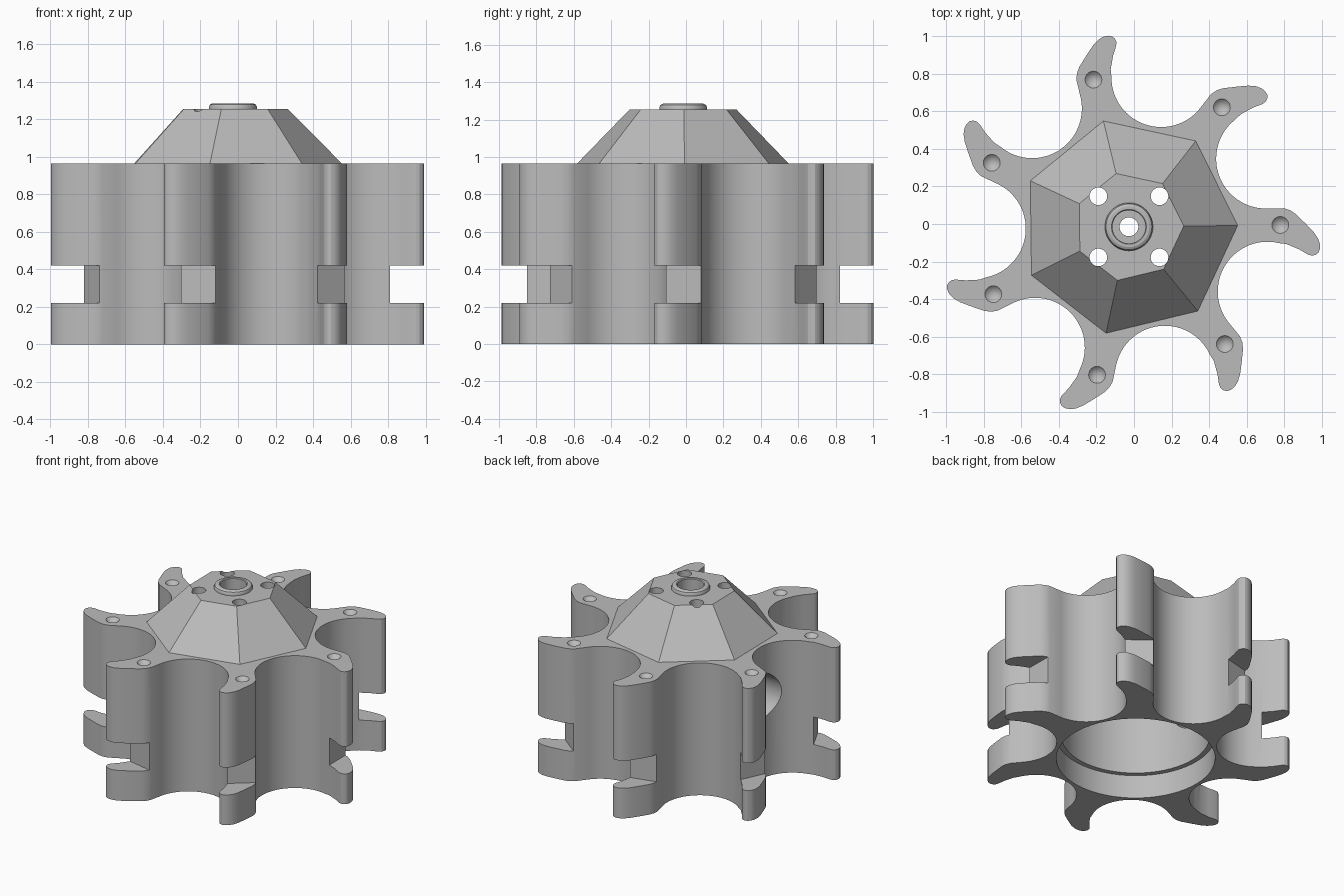
import bpy, bmesh
from math import cos, sin, tau, radians, atan2
from mathutils import Matrix, Vector

cube = bpy.data.objects.get("Cube")
if cube:
    bpy.data.objects.remove(cube, do_unlink=True)

ARMS = 7
STEP = tau / ARMS
START = radians(0.7)
CENTRE = Vector((-0.027, -0.015, 0))
DECK = 0.965            # top of the arms
CAP_TOP = 1.255

grey = bpy.data.materials.new("plain grey")
grey.use_nodes = True
grey.diffuse_color = (0.5, 0.5, 0.5, 1)
grey.node_tree.nodes["Principled BSDF"].inputs["Base Color"].default_value = (0.5, 0.5, 0.5, 1)


def finish(name, bm):
    bmesh.ops.recalc_face_normals(bm, faces=bm.faces)
    mesh = bpy.data.meshes.new(name)
    bm.to_mesh(mesh)
    bm.free()
    obj = bpy.data.objects.new(name, mesh)
    mesh.materials.append(grey)
    bpy.context.collection.objects.link(obj)
    return obj


def prism(name, outline, z0, z1):
    bm = bmesh.new()
    face = bm.faces.new([bm.verts.new((x, y, z0)) for x, y in outline])
    top = bmesh.ops.extrude_face_region(bm, geom=[face])["geom"]
    bmesh.ops.translate(bm, vec=(0, 0, z1 - z0),
                        verts=[v for v in top if isinstance(v, bmesh.types.BMVert)])
    return finish(name, bm)


def frustum(name, r0, r1, z0, z1, sides=48, turn=0.0, at=(0, 0)):
    bm = bmesh.new()
    bmesh.ops.create_cone(bm, cap_ends=True, segments=sides, radius1=r0, radius2=r1, depth=z1 - z0,
                          matrix=Matrix.Translation((*at, (z0 + z1) / 2)) @ Matrix.Rotation(turn, 4, "Z"))
    return finish(name, bm)


def ring(name, profile, sides=48):
    # Closed radius/height profile swept about the axis
    bm = bmesh.new()
    loops = [[bm.verts.new((r * cos(tau * i / sides), r * sin(tau * i / sides), z))
              for r, z in profile] for i in range(sides)]
    n = len(profile)
    for i in range(sides):
        a, b = loops[i], loops[(i + 1) % sides]
        for j in range(n):
            k = (j + 1) % n
            bm.faces.new((a[j], b[j], b[k], a[k]))
    return finish(name, bm)


def activate(obj):
    bpy.ops.object.select_all(action="DESELECT")
    obj.select_set(True)
    bpy.context.view_layer.objects.active = obj


def cut(obj, *cutters):
    for cutter in cutters:
        mod = obj.modifiers.new("cut", "BOOLEAN")
        mod.operation, mod.solver, mod.object = "DIFFERENCE", "EXACT", cutter
        activate(obj)
        bpy.ops.object.modifier_apply(modifier=mod.name)
        bpy.data.objects.remove(cutter, do_unlink=True)


def spun(x, y, angle):
    return (x * cos(angle) - y * sin(angle), x * sin(angle) + y * cos(angle))


# Star outline: hooked arm tips joined by round valleys
TIP = [(0.84, -0.092), (0.907, -0.120), (0.955, -0.148), (0.975, -0.154), (0.995, -0.150), (1.010, -0.138),
       (1.018, -0.118), (1.018, -0.092), (1.008, -0.062), (0.985, -0.028), (0.944, 0.015),
       (0.89, 0.068), (0.86, 0.088), (0.825, 0.099)]
VALLEY_AT, VALLEY_R, SEGS = 0.815, 0.265, 28
outline = []
for i in range(ARMS):
    turn = i * STEP
    outline += [spun(x, y, turn) for x, y in TIP]
    cx, cy = spun(VALLEY_AT, 0, START + turn + STEP / 2)
    for s in range(SEGS + 1):
        a = radians(270 - 142 * s / SEGS) + turn
        outline.append((cx + VALLEY_R * cos(a), cy + VALLEY_R * sin(a)))

body = prism("armed_body", outline, 0, DECK)

# Stepped central bore
cut(body, frustum("bore", 0.49, 0.49, -0.1, 1.1, 64),
    frustum("wide_bore", 0.525, 0.525, -0.1, 0.17, 64))

# Slot across each arm tip and a drilled dimple on its top
for i in range(ARMS):
    a = START + i * STEP
    corners = [(0.837, -0.25), (1.2, -0.25), (1.2, 0.2), (0.837, 0.2)]
    slot = prism("slot", [spun(x, y, a) for x, y in corners], 0.22, 0.42)
    dimple = frustum("dimple", 0.0, 0.09, DECK - 0.05, DECK + 0.05, 24, at=spun(0.807, 0, a))
    cut(body, slot, dimple)

# Round port through one valley wall
port = frustum("port", 0.17, 0.17, 0.3, 0.8, 40)
port.data.transform(Matrix.Translation((0, 0, 0.6)) @ Matrix.Rotation(START + 3.5 * STEP, 4, "Z")
                    @ Matrix.Rotation(radians(90), 4, "Y"))
cut(body, port)

# Seven-sided hollow cap; one vertex lies over each arm
cap = frustum("faceted_cap", 0.58, 0.292, DECK, CAP_TOP, ARMS)
mesh = cap.data
corner = max(mesh.vertices, key=lambda v: v.co.x)
mesh.transform(Matrix.Rotation(START - atan2(corner.co.y, corner.co.x), 4, "Z"))
cut(cap, frustum("cap_hollow", 0.49, 0.25, DECK - 0.001, 1.15),
    frustum("cap_bore", 0.12, 0.12, 1.0, 1.4))
for sx in (-1, 1):
    for sy in (-1, 1):
        cut(cap, frustum("bolt_hole", 0.047, 0.047, 1.0, 1.4, 24, at=(sx * 0.163, sy * 0.163)))

# Raised collar with a counterbored shaft hole
collar = ring("shaft_collar", [(0.05, 1.15), (0.12, 1.15), (0.12, CAP_TOP), (0.128, CAP_TOP),
                               (0.128, 1.265), (0.122, 1.278), (0.108, 1.285), (0.093, 1.285),
                               (0.088, 1.28), (0.088, 1.19), (0.05, 1.19)])

for obj in (body, cap, collar):
    obj.data.transform(Matrix.Translation(CENTRE))
    activate(obj)
    bpy.ops.object.shade_smooth_by_angle(angle=radians(25))
